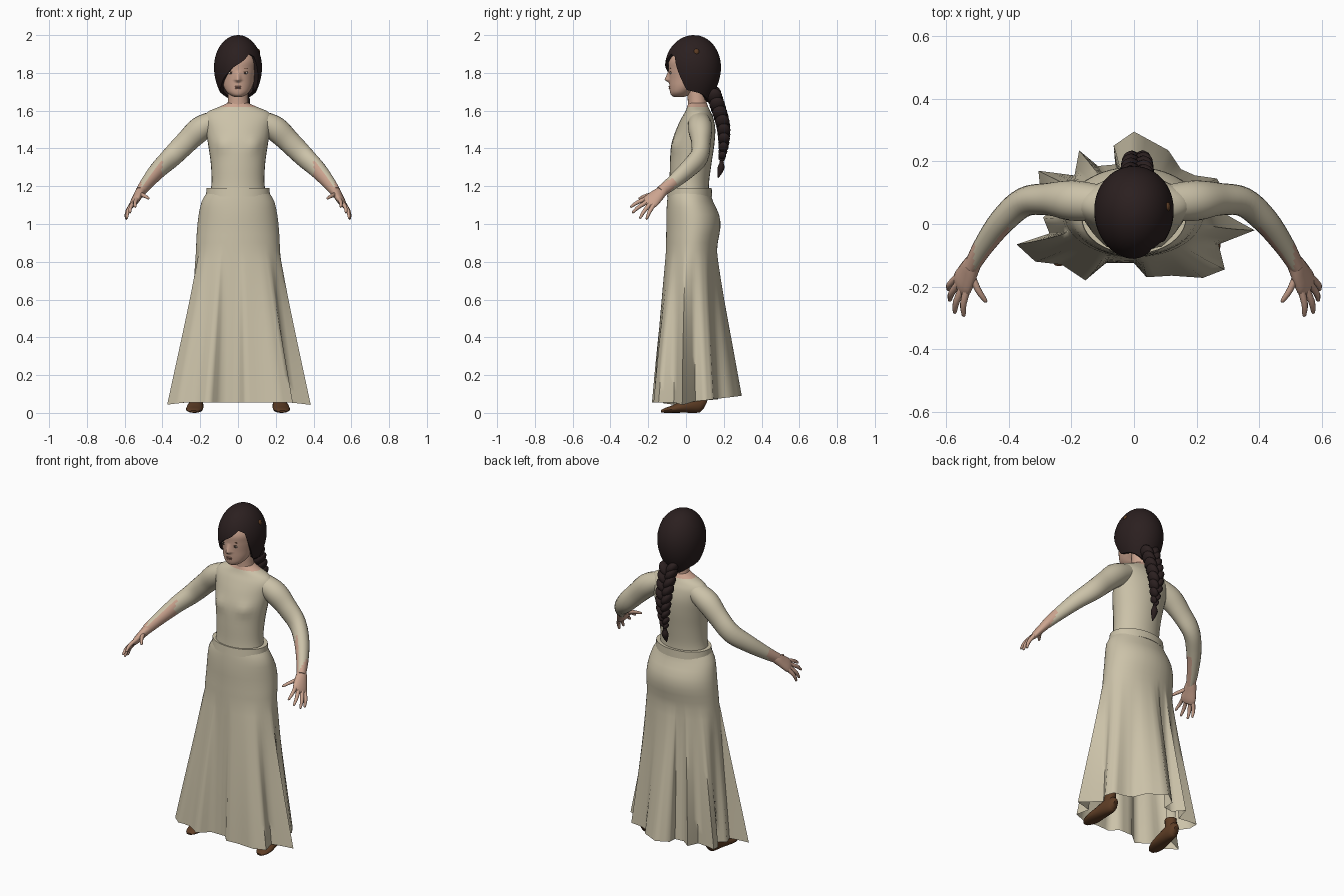
import bpy, bmesh, math
from mathutils import Vector, Matrix

if "Cube" in bpy.data.objects:
    bpy.data.objects.remove(bpy.data.objects["Cube"])


def material(name, rgb):
    m = bpy.data.materials.new(name)
    m.diffuse_color = (*rgb, 1)
    m.use_nodes = True
    m.node_tree.nodes["Principled BSDF"].inputs["Base Color"].default_value = m.diffuse_color
    return m


CLOTH = material("beige cloth", (0.60, 0.54, 0.395))
SKIN = material("skin", (0.60, 0.37, 0.275))
HAIR = material("dark hair", (0.024, 0.014, 0.014))
SHOE = material("brown leather", (0.11, 0.046, 0.018))
EYE = material("dark brown eye", (0.06, 0.035, 0.025))
WHITE = material("eye white", (0.6, 0.5, 0.42))
LIP = material("lip", (0.42, 0.21, 0.16))


# ---------- helpers ----------
def spline(keys, steps):
    """Catmull-Rom interpolation through tuples of any length."""
    out, n = [], len(keys)
    for i in range(n - 1):
        a, b, c, d = (keys[max(0, min(n - 1, i + k))] for k in (-1, 0, 1, 2))
        for s in range(steps):
            t = s / steps
            out.append(tuple(0.5 * (2 * q + (r - p) * t + (2 * p - 5 * q + 4 * r - u) * t * t
                                    + (3 * q - p - 3 * r + u) * t ** 3)
                             for p, q, r, u in zip(a, b, c, d)))
    return out + [keys[-1]]


def loft(bm, rings, cap=True):
    rows = [[bm.verts.new(p) for p in r] for r in rings]
    n = len(rows[0])
    for a, b in zip(rows, rows[1:]):
        for i in range(n):
            bm.faces.new((a[i], a[(i + 1) % n], b[(i + 1) % n], b[i]))
    if cap:
        bm.faces.new(rows[0])
        bm.faces.new(rows[-1])


def ring(z, w, yf, yb, n=32):
    return [(w * math.sin(k * math.tau / n),
             (yf + yb) / 2 - (yb - yf) / 2 * math.cos(k * math.tau / n), z) for k in range(n)]


def tube(bm, keys, side=(0, 0, 1), steps=3, n=12):
    """Keys are (x, y, z, radius along side, radius across)."""
    pts = spline(keys, steps)
    rings = []
    for i, p in enumerate(pts):
        d = (Vector(pts[min(i + 1, len(pts) - 1)][:3]) - Vector(pts[max(i - 1, 0)][:3])).normalized()
        v = d.cross(Vector(side)).normalized()
        u = v.cross(d)
        rings.append([Vector(p[:3]) + u * p[3] * math.cos(k * math.tau / n)
                      + v * p[4] * math.sin(k * math.tau / n) for k in range(n)])
    loft(bm, rings)


def ball(bm, loc, size, rot=0.0, seg=12):
    m = Matrix.Translation(loc) @ Matrix.Rotation(rot, 4, 'Y') @ Matrix.Diagonal((*size, 1))
    bmesh.ops.create_uvsphere(bm, u_segments=seg, v_segments=seg * 2 // 3, radius=1, matrix=m)


def finish(bm, name, mats, rule=None, angle=45, mirror=False):
    bmesh.ops.recalc_face_normals(bm, faces=bm.faces[:])
    for f in bm.faces:
        f.smooth = True
        if rule:
            f.material_index = int(rule(f.calc_center_median(), f.normal))
    me = bpy.data.meshes.new(name)
    bm.to_mesh(me)
    bm.free()
    for m in mats:
        me.materials.append(m)
    me.set_sharp_from_angle(angle=math.radians(angle))
    ob = bpy.data.objects.new(name, me)
    bpy.context.collection.objects.link(ob)
    if mirror:
        ob.modifiers.new("mirror", 'MIRROR').use_mirror_merge = False
    return ob


# ---------- bodice ----------
bm = bmesh.new()
loft(bm, [ring(*k) for k in spline([
    (1.15, .15, -.092, .122), (1.22, .14, -.087, .122), (1.32, .144, -.085, .135),
    (1.42, .158, -.078, .15), (1.50, .172, -.052, .155), (1.56, .182, -.024, .145),
    (1.595, .158, -.004, .13), (1.62, .10, .006, .118), (1.64, .056, .012, .11)], 4)])
for v in bm.verts:
    if v.co.y < 0:
        v.co.y -= .014 * math.exp(-((abs(v.co.x) - .085) / .03) ** 2 - ((v.co.z - 1.42) / .035) ** 2)
finish(bm, "bodice", [CLOTH, SKIN], lambda c, n: c.z > 1.622)

# ---------- skirt: hip ellipse blending into a folded hem ----------
hem = [(0, -.125), (.04, -.17), (.12, -.165), (.22, -.172), (.29, -.145), (.27, -.065), (.385, -.02),
       (.33, .01), (.26, .05), (.29, .10), (.265, .145), (.195, .155), (.15, .175), (.11, .235),
       (0, .295), (-.065, .25), (-.06, .19), (-.115, .185), (-.175, .235), (-.19, .155), (-.305, .17),
       (-.30, .12), (-.25, .06), (-.29, .02), (-.27, -.03), (-.375, -.065), (-.315, -.12),
       (-.23, -.13), (-.155, -.18), (-.09, -.125)]
fine = []
for i, (x, y) in enumerate(hem):
    nx, ny = hem[(i + 1) % len(hem)]
    fine += [(x, y), ((2 * x + nx) / 3, (2 * y + ny) / 3), ((x + 2 * nx) / 3, (y + 2 * ny) / 3)]
rings = []
for z, w, yf, yb in spline([(1.165, .165, -.095, .13), (1.12, .192, -.1, .143), (1.05, .208, -.104, .175),
                            (.98, .216, -.104, .182), (.9, .221, -.106, .168), (.8, .222, -.107, .16),
                            (.6, .217, -.11, .155), (.4, .215, -.115, .155), (.2, .215, -.12, .155),
                            (.055, .215, -.12, .155)], 2):
    f = max(0, min(1, (.86 - z) / .805))
    row = []
    for x, y in fine:
        a = math.atan2(x / .37, -(y - .03) / .22)
        ex, ey = w * math.sin(a), (yf + yb) / 2 - (yb - yf) / 2 * math.cos(a)
        row.append((ex + (x - ex) * f, ey + (y - ey) * f,
                    z + f * (.12 * max(0, y) - .12 * max(0, abs(x) - .28))))
    rings.append(row)
bm = bmesh.new()
loft(bm, rings, cap=False)
finish(bm, "skirt", [CLOTH], angle=75)

# ---------- waistband ----------
bm = bmesh.new()
loft(bm, [ring(z, w, yf, yb, 40) for z, w, yf, yb in [
    (1.148, .15, -.085, .12), (1.145, .17, -.1, .138), (1.19, .166, -.095, .136), (1.19, .13, -.07, .11)]],
     cap=False)
finish(bm, "waistband", [CLOTH], angle=35)

# ---------- sleeves with bare inner forearms ----------
bm = bmesh.new()
tube(bm, [(.06, .066, 1.565, .05, .045), (.125, .07, 1.543, .056, .058), (.2, .075, 1.503, .066, .064),
          (.272, .079, 1.435, .060, .052), (.35, .07, 1.357, .056, .047), (.42, .01, 1.29, .048, .042),
          (.48, -.07, 1.22, .037, .033), (.518, -.135, 1.17, .029, .025)], steps=5, n=20)
finish(bm, "arm", [CLOTH, SKIN],
       lambda c, n: c.x > .508 or (.40 < c.x and n.x * .75 + n.y * .5 + n.z * .2 < -.4),
       mirror=True)

# ---------- hands ----------
bm = bmesh.new()
across = (-.45, -.6, .5)
tube(bm, [(.505, -.112, 1.187, .026, .023), (.517, -.13, 1.17, .031, .026), (.531, -.157, 1.147, .04, .023),
          (.548, -.19, 1.117, .046, .019), (.556, -.207, 1.10, .037, .011)], across, n=16)
for base, tip in [((.532, -.213, 1.13), (.545, -.295, 1.09)), ((.548, -.21, 1.112), (.574, -.285, 1.06)),
                  ((.562, -.195, 1.098), (.59, -.245, 1.03)), ((.57, -.178, 1.088), (.594, -.21, 1.025)),
                  ((.515, -.165, 1.155), (.472, -.25, 1.135))]:
    b, t = Vector(base), Vector(tip)
    mid = b.lerp(t, .5) + Vector((.006, 0, .006))
    start, end = b.lerp(t, -.25), t.lerp(b, .08)
    tube(bm, [(*start, .013, .012), (*mid, .0105, .0105), (*end, .007, .007), (*t, .003, .003)], across, 3, 8)
finish(bm, "hand", [SKIN], angle=80, mirror=True)

# ---------- neck and head ----------
bm = bmesh.new()
tube(bm, [(0, .062, 1.59, .066, .055), (0, .06, 1.635, .055, .05), (0, .055, 1.74, .05, .05)],
     (1, 0, 0), n=24)
finish(bm, "neck", [SKIN])

head = spline([(1.672, .018, -.062, -.015), (1.682, .04, -.078, .015), (1.70, .06, -.085, .035),
               (1.73, .077, -.088, .08), (1.77, .089, -.09, .13), (1.82, .1, -.092, .16),
               (1.87, .105, -.09, .17), (1.93, .085, -.055, .14), (1.97, .04, 0, .09)], 4)


def face_y(x, z):
    _, w, yf, yb = min(head, key=lambda k: abs(k[0] - z))
    return (yf + yb) / 2 - (yb - yf) / 2 * math.sqrt(1 - (x / w) ** 2)


# the nose and eye sockets are shaped straight into the front of the head
rings = []
for k in spline(head, 3):
    row = []
    for x, y, z in ring(*k, 72):
        if y < 0:
            tip = max(0, 1 - abs(z - 1.763) / (.05 if z > 1.763 else .016))
            y -= .024 * tip * math.exp(-(x / (.008 + .006 * tip)) ** 2)
        row.append((x, y, z))
    rings.append(row)
bm = bmesh.new()
loft(bm, rings)
finish(bm, "head", [SKIN], angle=180)

for name, mat, z, size, out in [("eye_white", WHITE, 1.80, (.014, .004, .006), 0),
                                ("iris", EYE, 1.80, (.006, .004, .006), .002),
                                ("upper_lash", EYE, 1.806, (.015, .004, .002), .001),
                                ("eyebrow", SHOE, 1.825, (.017, .003, .002), 0)]:
    bm = bmesh.new()
    ball(bm, (.038, face_y(.038, z) - out, z), size)
    finish(bm, name, [mat], angle=180, mirror=True)
for name, mat, z, size in [("upper_lip", LIP, 1.727, (.02, .005, .004)), ("lower_lip", LIP, 1.718, (.017, .005, .004)),
                           ("mouth_line", EYE, 1.7225, (.018, .005, .0012))]:
    bm = bmesh.new()
    ball(bm, (0, face_y(0, z) + .0005, z), size)
    finish(bm, name, [mat], angle=180)

# ---------- hair cap with a swept fringe ----------
edge = [(-180, 1.645), (-150, 1.655), (-110, 1.69), (-75, 1.705), (-55, 1.73), (-38, 1.772), (-14, 1.825),
        (14, 1.865), (30, 1.90), (45, 1.885), (58, 1.79), (70, 1.71), (110, 1.69), (150, 1.655), (180, 1.645)]


def edge_z(deg):
    for (a, za), (b, zb) in zip(edge, edge[1:]):
        if a <= deg <= b:
            return za + (zb - za) * (deg - a) / (b - a)


def hair_point(a, z):
    h = z - 1.83
    r = math.sqrt(max(0, 1 - (h / .17) ** 2)) if h > 0 else 1 - .32 * (h / .15) ** 2
    back = .148 + .006 * math.cos(a)
    return (.127 * r * math.sin(a), .043 - back * r * math.cos(a), z)


N = 96
rings = []
for j in range(1, 25):
    row = []
    for k in range(N):
        deg = -180 + 360 * k / N
        row.append(hair_point(math.radians(deg), 2 - (2 - edge_z(deg)) * (j / 24) ** 1.8))
    rings.append(row)
# turn the rim back in against the head
rings.append([(x * .8, .043 + (y - .043) * .8, z + .004) for x, y, z in rings[-1]])
bm = bmesh.new()
loft(bm, rings, cap=False)
bm.verts.ensure_lookup_table()
bm.faces.new(bm.verts[:N])
finish(bm, "hair_cap", [HAIR], angle=60)

bm = bmesh.new()
ball(bm, (.105, .055, 1.91), (.012, .016, .018))
finish(bm, "hair_pin", [SHOE])

# ---------- braid: alternating slanted lobes and a tuft ----------
bm = bmesh.new()
path = spline([(.145, 1.69, .05), (.172, 1.61, .048), (.197, 1.52, .044), (.2, 1.43, .035),
               (.19, 1.35, .022)], 4)
for i, (y, z, r) in enumerate(path):
    s = 1 if i % 2 else -1
    ball(bm, (.01 + s * r * .42, y, z), (r * .55, r * .85, r * .95), s * .6)
ball(bm, (.01, .188, 1.325), (.011, .012, .012))
tube(bm, [(.01, .188, 1.325, .01, .01), (.01, .186, 1.30, .02, .018), (.01, .178, 1.27, .012, .012),
          (.01, .17, 1.245, .002, .002)], (1, 0, 0))
finish(bm, "braid", [HAIR])

# ---------- shoes ----------
bm = bmesh.new()
tube(bm, [(.235, -.132, .008, .016, .006), (.235, -.11, .013, .034, .013), (.231, -.07, .02, .045, .02),
          (.225, -.01, .034, .042, .034), (.22, .05, .046, .036, .046), (.218, .085, .046, .028, .04),
          (.217, .102, .04, .014, .022)],
     (1, 0, 0), n=16)
tube(bm, [(.22, .055, .04, .032, .036), (.216, .055, .12, .032, .034)], (1, 0, 0), n=16)
for v in bm.verts:
    v.co.z = max(0, v.co.z)
finish(bm, "shoe", [SHOE], mirror=True)
